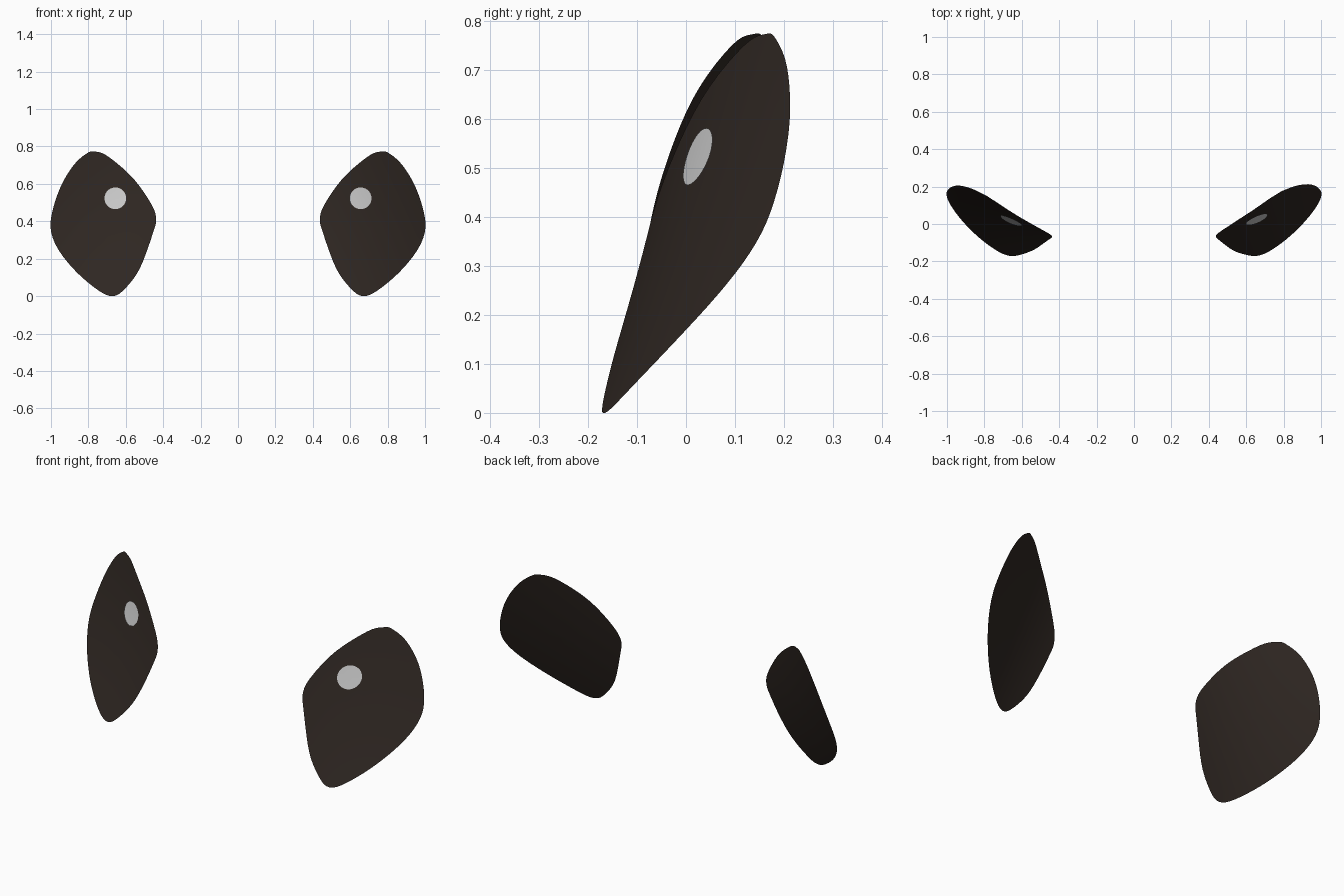
import bpy, math
from mathutils import Vector

if "Cube" in bpy.data.objects:
    bpy.data.objects.remove(bpy.data.objects["Cube"])

# Front outline of one eye pad (x, z), counter-clockwise from the top
OUTLINE = [(.767, .773), (.70, .75), (.57, .64), (.473, .508), (.438, .42), (.457, .33),
           (.527, .144), (.607, .037), (.668, 0), (.741, .027), (.858, .123), (.955, .24),
           (1.0, .348), (.992, .455), (.944, .594), (.874, .706), (.805, .765)]
CENTRE = Vector((.717, .385))


def material(name, rgb):
    m = bpy.data.materials.new(name)
    m.diffuse_color = (*rgb, 1)
    m.use_nodes = True
    m.node_tree.nodes["Principled BSDF"].inputs["Base Color"].default_value = m.diffuse_color
    return m


def depth(x, z, side):
    # Curved face surface; the left pad leans forward a touch at the top
    u, v = x - CENTRE.x, z - CENTRE.y
    y = .004 + .415 * u + .374 * v + .49 * u * u + .3 * u * v - .10 * v * v
    if side < 0:
        y += -.03 * v - .10 * v * v + .1 * u * v
    return y


def smooth_loop(pts, steps=5):
    # Closed Catmull-Rom curve
    p = [Vector(q) for q in pts]
    n, out = len(p), []
    for i in range(n):
        a, b, c, d = (p[(i + k) % n] for k in (-1, 0, 1, 2))
        for s in range(steps):
            t = s / steps
            out.append(.5 * (2 * b + (c - a) * t + (2 * a - 5 * b + 4 * c - d) * t ** 2
                             + (3 * b - a - 3 * c + d) * t ** 3))
    return out


def patch(name, loop, centre, rings, side, lift, mat):
    # Concentric rings laid on the curved surface
    n = len(loop)
    flat = [centre] + [centre.lerp(p, r / rings) for r in range(1, rings + 1) for p in loop]
    verts = [(side * p.x, depth(p.x, p.y, side) - lift, p.y) for p in flat]
    faces = [(0, 1 + i, 1 + (i + 1) % n) for i in range(n)]
    for r in range(rings - 1):
        a, b = 1 + r * n, 1 + (r + 1) * n
        faces += [(a + i, b + i, b + (i + 1) % n, a + (i + 1) % n) for i in range(n)]
    if side < 0:
        faces = [f[::-1] for f in faces]
    me = bpy.data.meshes.new(name)
    me.from_pydata(verts, [], faces)
    me.shade_smooth()
    me.materials.append(mat)
    ob = bpy.data.objects.new(name, me)
    bpy.context.collection.objects.link(ob)


dark = material("dark_brown", (.028, .020, .016))
white = material("white", (.9, .9, .9))
pad = smooth_loop(OUTLINE)
spot = Vector((.656, .523))
disc = [spot + .058 * Vector((math.cos(a), math.sin(a)))
        for a in (math.tau * i / 40 for i in range(40))]

# Eye pads with round highlights
for side, label in ((1, "right"), (-1, "left")):
    patch(label + "_eye", pad, CENTRE, 8, side, 0, dark)
    patch(label + "_highlight", disc, spot, 3, side, .005, white)
